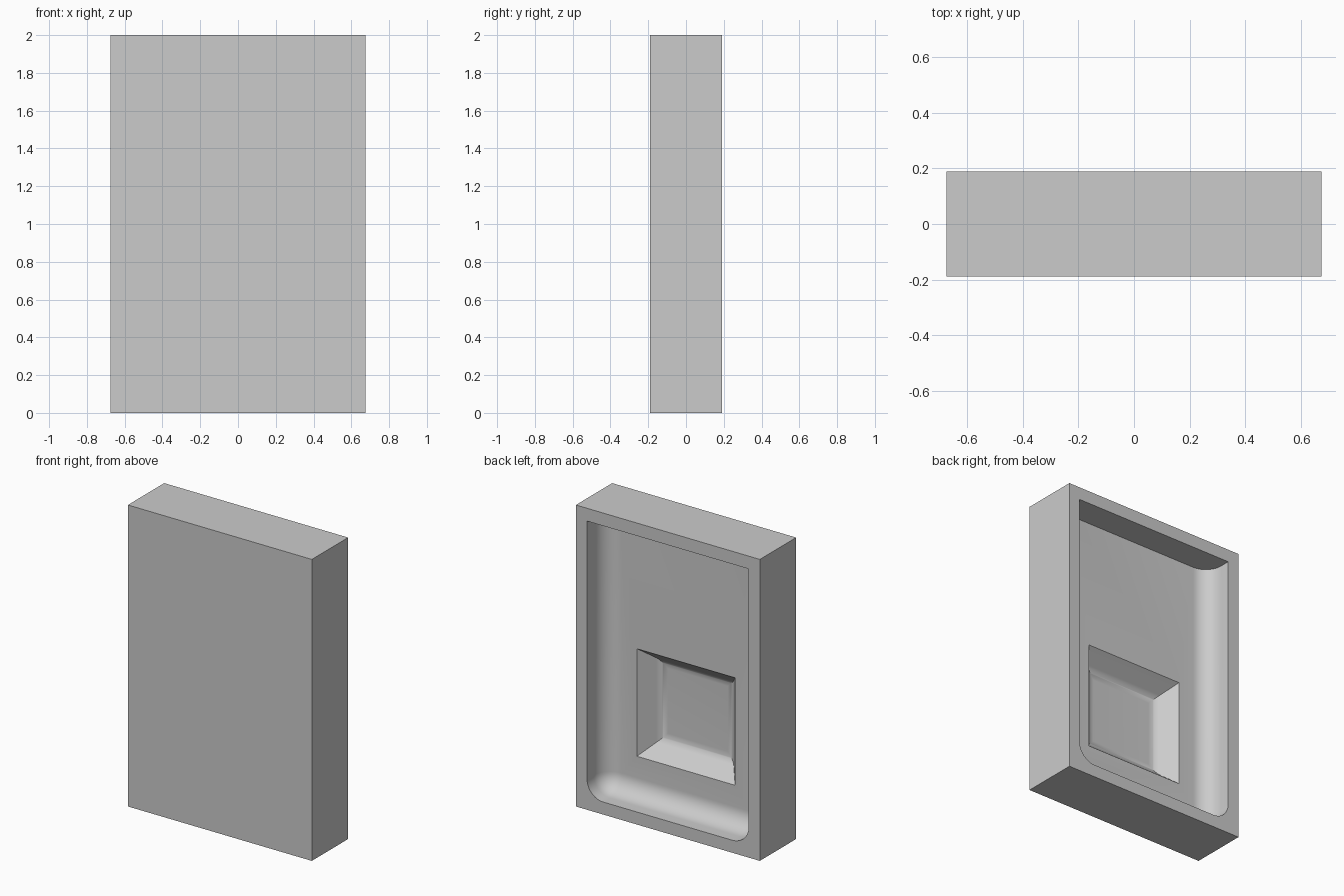
import bpy
import bmesh

if "Cube" in bpy.data.objects:
    bpy.data.objects.remove(bpy.data.objects["Cube"], do_unlink=True)

WIDTH, DEPTH, HEIGHT = 1.35, 0.38, 2.0
BACK = DEPTH / 2

grey = bpy.data.materials.new("light_grey")
grey.use_nodes = True
grey.diffuse_color = (0.6, 0.6, 0.6, 1)
grey.node_tree.nodes["Principled BSDF"].inputs["Base Color"].default_value = (0.6, 0.6, 0.6, 1)


def block(name, x, y, z, inset=0.0, rounded=None, radius=0.0):
    """Box over the (min, max) ranges; its front face shrinks by inset,
    and the edges picked by rounded(edge midpoint) get a round bevel."""
    bm = bmesh.new()
    bmesh.ops.create_cube(bm, size=1)
    for v in bm.verts:
        sx, sy, sz = (1 if c > 0 else -1 for c in v.co)
        shrink = inset if sy < 0 else 0
        v.co = (x[sx > 0] - sx * shrink, y[sy > 0], z[sz > 0] - sz * shrink)
    if rounded:
        edges = [e for e in bm.edges if rounded((e.verts[0].co + e.verts[1].co) / 2, e)]
        bmesh.ops.bevel(bm, geom=edges, offset=radius, segments=12,
                        profile=0.5, affect='EDGES')
    bmesh.ops.recalc_face_normals(bm, faces=bm.faces)
    mesh = bpy.data.meshes.new(name)
    bm.to_mesh(mesh)
    bm.free()
    mesh.materials.append(grey)
    obj = bpy.data.objects.new(name, mesh)
    bpy.context.collection.objects.link(obj)
    return obj


# Solid slab
body = block("slab_body", (-WIDTH / 2, WIDTH / 2), (-BACK, BACK), (0, HEIGHT))

# Back tray: rounded at the sides and bottom, square at the top
X, TOP, BOTTOM = 0.593, 1.915, 0.083


def tray_edge(mid, edge):
    on_side, on_floor = abs(mid.x) > 0.5, mid.y < 0.01
    on_bottom, on_top = mid.z < 0.1, mid.z > 1.9
    return not on_top and on_side + on_floor + on_bottom == 2


tray = block("tray_cutter", (-X, X), (0, BACK + 0.1), (BOTTOM, TOP),
             rounded=tray_edge, radius=0.12)

# Pocket in the tray floor, with sloping walls and softened floor edges
LIP, SLOPE, SINK = 0.04, 0.8, 0.125
P = 0.36 + LIP * SLOPE
pocket = block("pocket_cutter", (-P, P), (-SINK, LIP),
               (0.345 - LIP * SLOPE, 1.058 + LIP * SLOPE),
               inset=(SINK + LIP) * SLOPE,
               rounded=lambda mid, e: all(v.co.y < 0 for v in e.verts), radius=0.04)

# Cut both hollows, then discard the cutters
bpy.ops.object.select_all(action='DESELECT')
body.select_set(True)
bpy.context.view_layer.objects.active = body
for cutter in (tray, pocket):
    cutter.hide_render = True
    mod = body.modifiers.new("cut", 'BOOLEAN')
    mod.operation = 'DIFFERENCE'
    mod.solver = 'EXACT'
    mod.object = cutter
    bpy.ops.object.modifier_apply(modifier=mod.name)
    bpy.data.objects.remove(cutter, do_unlink=True)

bpy.ops.object.shade_smooth_by_angle(angle=0.52)
